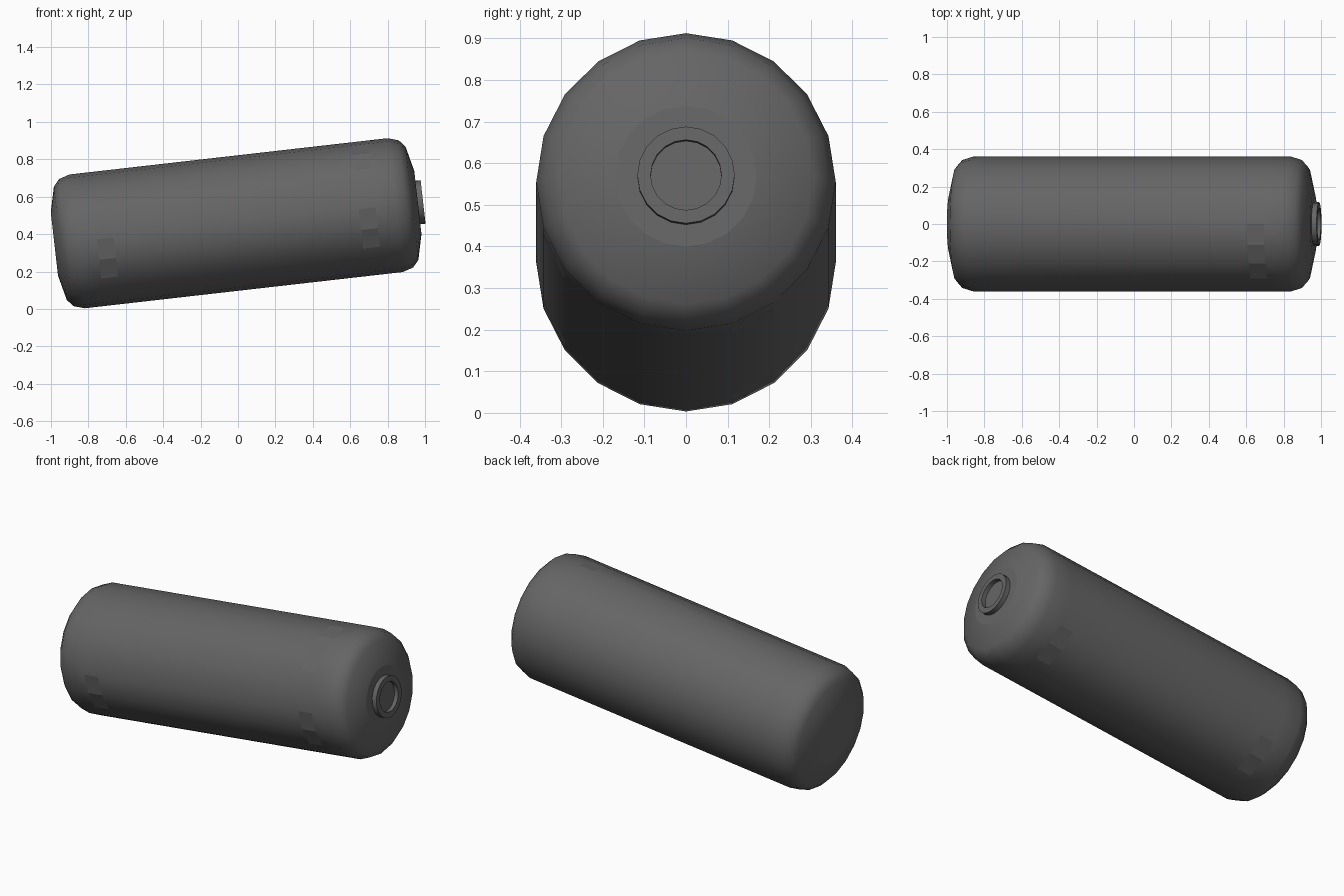
import bpy, bmesh
from math import sin, cos, pi, radians
from mathutils import Matrix

cube = bpy.data.objects.get("Cube")
if cube:
    bpy.data.objects.remove(cube)

SIDES = 20
TILT = Matrix.Translation((-0.01, 0, 0.458)) @ Matrix.Rotation(radians(-6.5), 4, 'Y')

grey = bpy.data.materials.new("dark grey")
grey.use_nodes = True
colour = (0.13, 0.13, 0.13, 1)
grey.diffuse_color = colour
grey.node_tree.nodes["Principled BSDF"].inputs["Base Color"].default_value = colour


def lathe(name, profile, flat_panels=()):
    """Turn (along, radius) points about the tilted axis and cap both ends.
    Flat panels are (ring, first side, last side)."""
    bm = bmesh.new()
    rings = []
    for along, r in profile:
        ring = []
        for i in range(SIDES):
            a = 2 * pi * i / SIDES
            ring.append(bm.verts.new((along, -r * sin(a), r * cos(a))))
        rings.append(ring)
    panels = {(k, s) for k, lo, hi in flat_panels for s in range(lo, hi + 1)}
    for k, (a, b) in enumerate(zip(rings, rings[1:])):
        for i in range(SIDES):
            j = (i + 1) % SIDES
            face = bm.faces.new((a[i], a[j], b[j], b[i]))
            face.smooth = (k, i) not in panels
    bm.faces.new(rings[0])
    bm.faces.new(rings[-1])
    bmesh.ops.recalc_face_normals(bm, faces=bm.faces)
    mesh = bpy.data.meshes.new(name)
    bm.to_mesh(mesh)
    bm.free()
    mesh.materials.append(grey)
    obj = bpy.data.objects.new(name, mesh)
    obj.matrix_world = TILT
    bpy.context.collection.objects.link(obj)
    return obj


# Tank body: the same rounded end on both sides, with a narrow band near each
end = [(0.978, 0.17), (0.946, 0.305), (0.914, 0.342), (0.856, 0.36),
       (0.75, 0.36), (0.66, 0.36)]
body = [(-t, r) for t, r in end] + end[::-1]
LEFT_BAND, RIGHT_BAND = 4, 6
lathe("tank_body", body, [
    (LEFT_BAND, 5, 6), (RIGHT_BAND, 5, 6),        # front mounting pads
    (LEFT_BAND, 11, 12), (RIGHT_BAND, 11, 12),    # rear mounting pads
    (RIGHT_BAND, 0, 2),                           # upper pad
])

# Outlet collar with a shallow bore
collar = lathe("outlet_collar", [(0.965, 0.117), (1.006, 0.117),
                                 (1.006, 0.085), (0.981, 0.085)])

# Keep the collar edges crisp
bpy.ops.object.select_all(action='DESELECT')
collar.select_set(True)
bpy.context.view_layer.objects.active = collar
bpy.ops.object.shade_smooth_by_angle(angle=radians(35))
